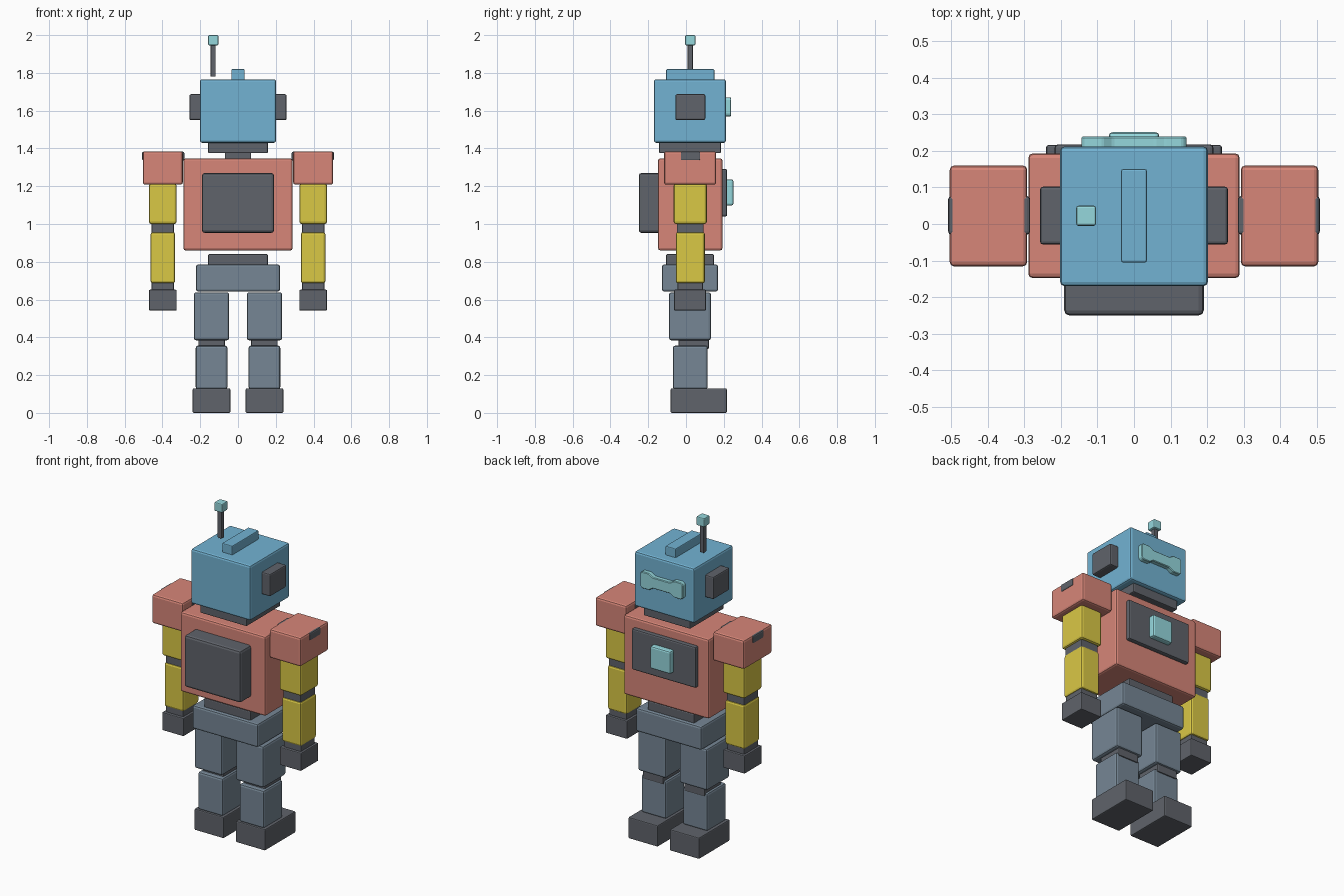
import bpy, bmesh

if "Cube" in bpy.data.objects:
    bpy.data.objects.remove(bpy.data.objects["Cube"])

def material(name, rgb):
    m = bpy.data.materials.new(name)
    m.diffuse_color = (*rgb, 1)
    m.use_nodes = True
    m.node_tree.nodes["Principled BSDF"].inputs["Base Color"].default_value = m.diffuse_color
    return m

BLUE = material("blue", (0.17, 0.45, 0.65))
RED = material("red", (0.68, 0.24, 0.19))
YELLOW = material("yellow", (0.70, 0.58, 0.06))
SLATE = material("slate", (0.18, 0.24, 0.30))
DARK = material("dark", (0.115, 0.125, 0.145))
TEAL = material("teal", (0.30, 0.68, 0.72))

def finish(name, bm, mat, bevel, segs=2):
    bmesh.ops.recalc_face_normals(bm, faces=bm.faces)
    if bevel:
        bmesh.ops.bevel(bm, geom=bm.edges[:], offset=bevel, segments=segs,
                        profile=0.5, affect='EDGES')
    me = bpy.data.meshes.new(name)
    bm.to_mesh(me)
    bm.free()
    me.materials.append(mat)
    ob = bpy.data.objects.new(name, me)
    bpy.context.collection.objects.link(ob)
    return ob

def box(name, x, y, z, mat, bevel=0.012):
    """Bevelled box from (min, max) ranges."""
    bm = bmesh.new()
    bmesh.ops.create_cube(bm, size=1)
    for v in bm.verts:
        v.co = [(r[0] + r[1]) / 2 + c * (r[1] - r[0]) for r, c in zip((x, y, z), v.co)]
    return finish(name, bm, mat, bevel)

def mid(name, hx, y, z, mat, bevel=0.012):
    return box(name, (-hx, hx), y, z, mat, bevel)

def pair(name, x, y, z, mat, bevel=0.012):
    box("right_" + name, x, y, z, mat, bevel)
    box("left_" + name, (-x[1], -x[0]), y, z, mat, bevel)

# Head, crest, ears, antenna
mid("head", 0.202, (-0.17, 0.212), (1.43, 1.766), BLUE)
mid("head_crest", 0.035, (-0.105, 0.15), (1.75, 1.82), BLUE, 0.005)
pair("ear", (0.19, 0.257), (-0.056, 0.102), (1.55, 1.687), DARK, 0.008)
box("antenna_stem", (-0.145, -0.118), (0.009, 0.036), (1.78, 1.95), DARK, 0.003)
box("antenna_tip", (-0.158, -0.104), (-0.005, 0.05), (1.946, 2.0), TEAL, 0.006)

# Visor: bone-shaped outline extruded along y
half = [(0.058, 0.034), (0.085, 0.051), (0.132, 0.051), (0.144, 0.04)]
side = half + [(x, -z) for x, z in reversed(half)]
outline = side + [(-x, -z) for x, z in side]
bm = bmesh.new()
face = bm.faces.new([bm.verts.new((x, 0.2, 1.62 + z)) for x, z in outline])
ext = bmesh.ops.extrude_face_region(bm, geom=[face], use_keep_orig=True)
for v in ext["geom"]:
    if isinstance(v, bmesh.types.BMVert):
        v.co.y = 0.239
finish("visor", bm, TEAL, 0.004, 1)

# Neck and torso
mid("collar", 0.158, (-0.143, 0.185), (1.375, 1.44), DARK, 0.006)
mid("neck", 0.07, (-0.05, 0.09), (1.33, 1.385), DARK, 0.006)
mid("torso", 0.289, (-0.148, 0.193), (0.86, 1.347), RED)
mid("backpack", 0.191, (-0.25, -0.13), (0.953, 1.27), DARK, 0.014)
mid("chest_panel", 0.217, (0.17, 0.218), (1.04, 1.291), DARK, 0.009)
mid("chest_light", 0.069, (0.205, 0.251), (1.098, 1.236), TEAL, 0.01)
mid("waist", 0.158, (-0.105, 0.148), (0.775, 0.84), DARK, 0.006)
mid("pelvis", 0.222, (-0.127, 0.17), (0.642, 0.786), SLATE)

# Arms
pair("shoulder", (0.292, 0.504), (-0.116, 0.16), (1.208, 1.385), RED)
pair("shoulder_clip", (0.284, 0.508), (-0.029, 0.076), (1.336, 1.383), DARK, 0.008)
pair("upper_arm", (0.325, 0.471), (-0.065, 0.11), (1.0, 1.215), YELLOW)
pair("elbow", (0.34, 0.458), (-0.048, 0.093), (0.945, 1.01), DARK, 0.005)
pair("forearm", (0.333, 0.463), (-0.054, 0.1), (0.686, 0.957), YELLOW)
pair("wrist", (0.34, 0.457), (-0.045, 0.09), (0.64, 0.70), DARK, 0.005)
pair("hand", (0.325, 0.471), (-0.063, 0.106), (0.542, 0.652), DARK, 0.005)

# Legs
pair("thigh", (0.047, 0.234), (-0.09, 0.132), (0.384, 0.638), SLATE)
pair("knee", (0.07, 0.21), (-0.04, 0.121), (0.338, 0.40), DARK, 0.006)
pair("shin", (0.056, 0.224), (-0.07, 0.115), (0.125, 0.356), SLATE)
pair("foot", (0.041, 0.24), (-0.081, 0.216), (0.0, 0.13), DARK, 0.006)
